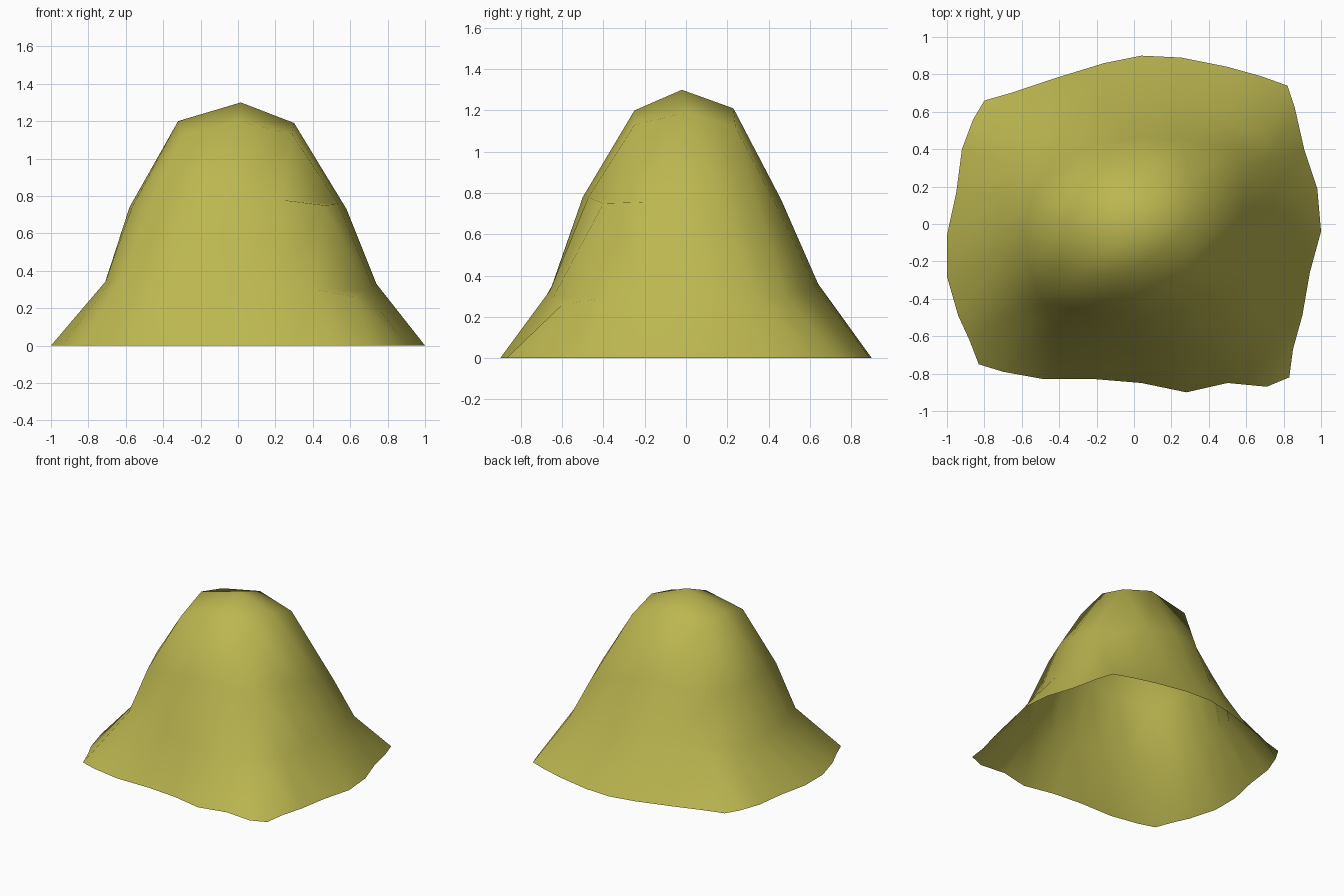
import bpy
from mathutils import Vector

cube = bpy.data.objects.get("Cube")
if cube:
    bpy.data.objects.remove(cube, do_unlink=True)

# Earth colour
earth = bpy.data.materials.new("olive_earth")
earth.use_nodes = True
olive = (0.5, 0.47, 0.08, 1)
earth.diffuse_color = olive
shader = earth.node_tree.nodes["Principled BSDF"]
shader.inputs["Base Color"].default_value = olive
shader.inputs["Roughness"].default_value = 0.9

# Ground outline, counterclockwise from the front corner at -x, one line per side
outline = [
    (-.83, -.75), (-.7, -.79), (-.48, -.83), (-.2, -.83), (.04, -.85), (.28, -.9), (.5, -.85), (.71, -.87),
    (.83, -.82), (.85, -.67), (.9, -.49), (.94, -.26), (1, -.04), (.98, .19), (.91, .4), (.86, .62),
    (.82, .74), (.68, .79), (.5, .84), (.25, .89), (.04, .9), (-.16, .86), (-.42, .78), (-.66, .7),
    (-.8, .66), (-.86, .56), (-.92, .4), (-.95, .17), (-1, -.06), (-1, -.28), (-.94, -.49), (-.88, -.62),
]

# Contour rings above the ground: corner and side-middle points alternate
contours = {
    1: [(-.3, -.28, 1.12), (0, -.25, 1.2), (.29, -.25, 1.13), (.3, 0, 1.19),
        (.3, .24, 1.12), (.03, .23, 1.21), (-.29, .22, 1.15), (-.32, 0, 1.2)],
    2: [(-.5, -.41, .7), (0, -.5, .78), (.46, -.4, .75), (.58, 0, .73),
        (.56, .4, .58), (0, .46, .77), (-.43, .34, .66), (-.58, 0, .74)],
    3: [(-.62, -.48, .35), (0, -.65, .35), (.62, -.6, .26), (.74, 0, .33),
        (.68, .48, .3), (0, .64, .36), (-.55, .46, .33), (-.71, 0, .34)],
}
peak = Vector((.015, -.02, 1.3))


def arc(a, b, c, t):
    """Point on the parabola through a, b and c at t = 0, half and 1."""
    return a * (1 - t) * (1 - 2 * t) + b * 4 * t * (1 - t) + c * t * (2 * t - 1)


def contour_points(k):
    """All points of ring k, with 2k steps on every side."""
    if k == 4:
        return [Vector((x, y, 0)) for x, y in outline]
    keys = [Vector(p) for p in contours[k]]
    points = []
    for side in range(4):
        a, b, c = (keys[(2 * side + n) % 8] for n in range(3))
        points += [arc(a, b, c, step / (2 * k)) for step in range(2 * k)]
    return points


def ring_cells(k):
    """Grid positions of ring k in the same order as its points."""
    cells = []
    for n in range(2 * k):
        cells.append((n - k, -k))
    for n in range(2 * k):
        cells.append((k, n - k))
    for n in range(2 * k):
        cells.append((k - n, k))
    for n in range(2 * k):
        cells.append((-k, k - n))
    return cells


# Square grid raised into a hill, open underneath
position = {(0, 0): peak}
for k in range(1, 5):
    position.update(zip(ring_cells(k), contour_points(k)))
index = {cell: n for n, cell in enumerate(position)}
faces = []
for i in range(-4, 4):
    for j in range(-4, 4):
        corners = [(i, j), (i + 1, j), (i + 1, j + 1), (i, j + 1)]
        faces.append([index[c] for c in corners])

mesh = bpy.data.meshes.new("hill")
mesh.from_pydata(list(position.values()), [], faces)
mesh.materials.append(earth)
mesh.shade_smooth()
hill = bpy.data.objects.new("hill", mesh)
bpy.context.collection.objects.link(hill)
